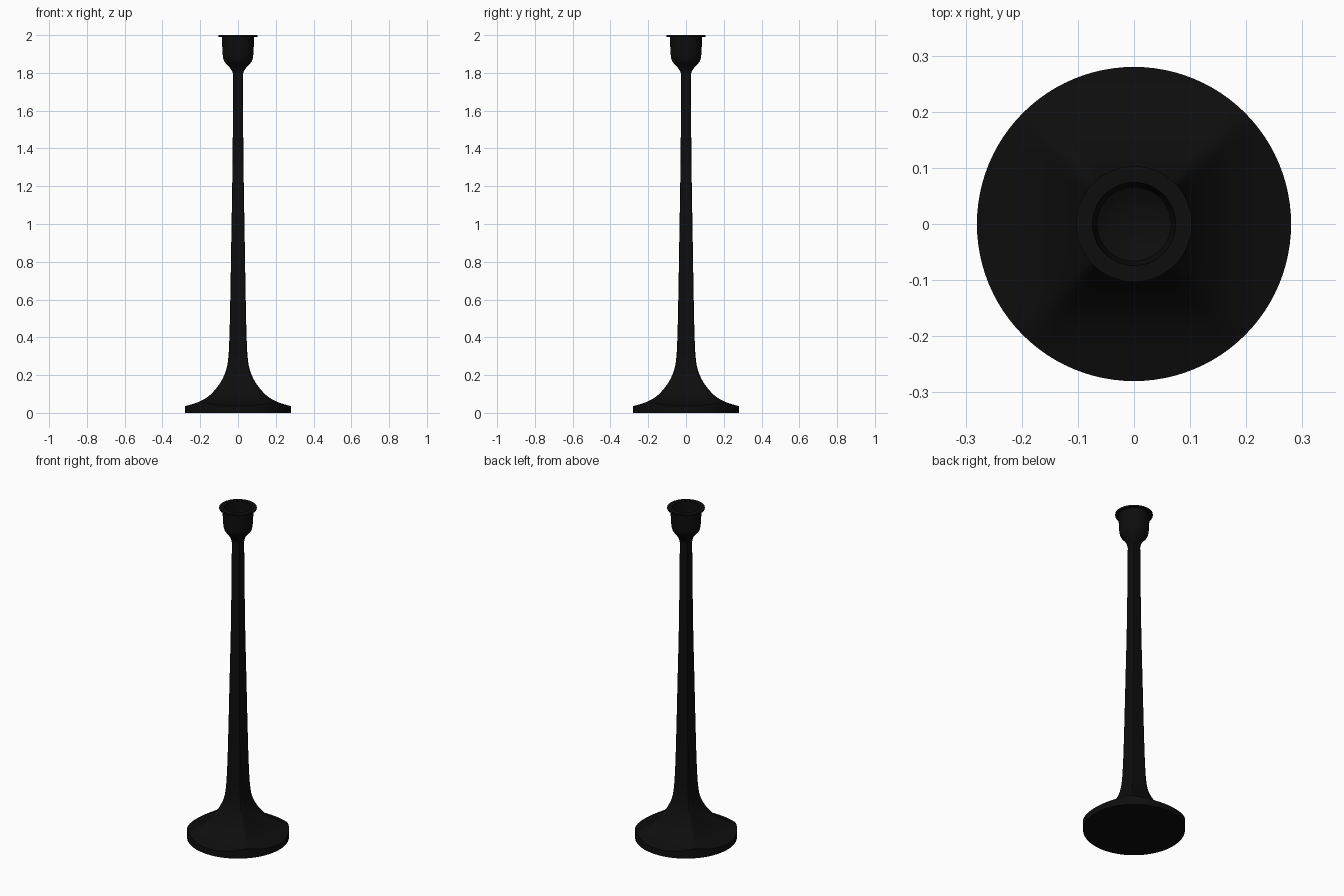
import bpy, bmesh, math

if "Cube" in bpy.data.objects:
    bpy.data.objects.remove(bpy.data.objects["Cube"])

black = bpy.data.materials.new("matte black")
black.diffuse_color = (0.004, 0.004, 0.004, 1)
black.use_nodes = True
black.node_tree.nodes["Principled BSDF"].inputs["Base Color"].default_value = black.diffuse_color
SEG = 96


def loft(name, rows):
    """Closed loft through rows of (half width, z, squareness 0..1)."""
    bm = bmesh.new()
    rings = []
    for h, z, sq in rows:
        ring = []
        for i in range(SEG):
            a = 2 * math.pi * i / SEG
            c, s = abs(math.cos(a)), abs(math.sin(a))
            square = (c ** 14 + s ** 14) ** (-1 / 14)
            r = h * (1 + sq * (square - 1))
            ring.append(bm.verts.new((r * math.cos(a), r * math.sin(a), z)))
        rings.append(ring)
    for lo, hi in zip(rings, rings[1:]):
        for i in range(SEG):
            j = (i + 1) % SEG
            bm.faces.new((lo[i], lo[j], hi[j], hi[i]))
    bm.faces.new(rings[0][::-1])
    bm.faces.new(rings[-1])
    bmesh.ops.recalc_face_normals(bm, faces=bm.faces)
    me = bpy.data.meshes.new(name)
    bm.to_mesh(me)
    bm.free()
    me.materials.append(black)
    ob = bpy.data.objects.new(name, me)
    bpy.context.collection.objects.link(ob)
    return ob


def activate(ob):
    bpy.ops.object.select_all(action='DESELECT')
    ob.select_set(True)
    bpy.context.view_layer.objects.active = ob


def smooth_curve(pts, n=4):
    """Catmull-Rom refinement of a profile."""
    p = [pts[0]] + pts + [pts[-1]]
    out = []
    for a, b, c, d in zip(p, p[1:], p[2:], p[3:]):
        for k in range(n):
            t = k / n
            out.append(tuple(0.5 * (2 * y + (z - x) * t + (2 * x - 5 * y + 4 * z - w) * t * t
                                    + (3 * y - x - 3 * z + w) * t ** 3)
                             for x, y, z, w in zip(a, b, c, d)))
    return out + [pts[-1]]


# Square tapering stem with a flared foot, trimmed to a round base
flare = [(0.31, 0.03), (0.28, 0.036), (0.24, 0.047), (0.2, 0.062), (0.15, 0.093),
         (0.1, 0.15), (0.067, 0.215), (0.052, 0.285), (0.045, 0.42), (0.040, 0.65),
         (0.035, 0.95), (0.030, 1.25), (0.027, 1.55), (0.0255, 1.79)]
stem = loft("base_and_stem", [(0.31, 0, 1)] + [(h, z, 1) for h, z in smooth_curve(flare)])
disc = loft("base_trimmer", [(0.28, -0.1, 0), (0.28, 2.2, 0)])
mod = stem.modifiers.new("round base", 'BOOLEAN')
mod.operation = 'INTERSECT'
mod.solver = 'EXACT'
mod.object = disc
activate(stem)
bpy.ops.object.modifier_apply(modifier=mod.name)
bpy.data.objects.remove(disc)

# Candle cup: square neck growing into a round hollow socket with a thin rim
neck = [(0.0255, 1.785, 1), (0.028, 1.80, 0.9), (0.038, 1.82, 0.5), (0.056, 1.841, 0.15),
        (0.072, 1.86, 0), (0.079, 1.88, 0), (0.082, 1.91, 0), (0.084, 1.95, 0)]
rim = [(0.084, 1.991, 0), (0.103, 1.991, 0), (0.103, 2.0, 0), (0.074, 2.0, 0)]
hollow = [(0.072, 1.90, 0), (0.066, 1.882, 0), (0.05, 1.872, 0), (0.02, 1.868, 0)]
cup = loft("candle_cup", smooth_curve(neck, 3) + rim + hollow)

for ob in (stem, cup):
    activate(ob)
    bpy.ops.object.shade_smooth_by_angle(angle=math.radians(35))
